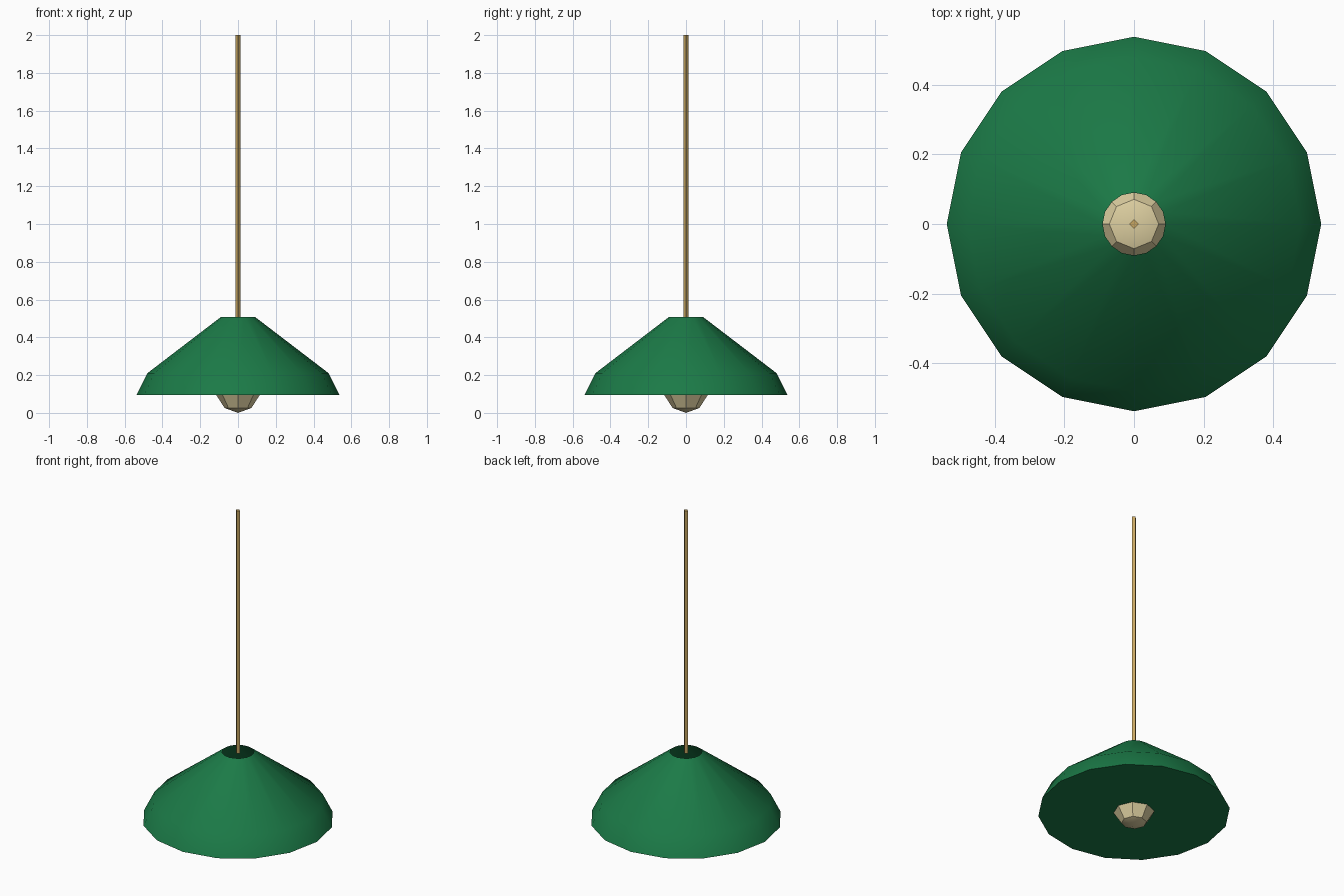
import bpy
import bmesh
from math import cos, sin, tau, radians

cube = bpy.data.objects.get("Cube")
if cube:
    bpy.data.objects.remove(cube, do_unlink=True)


def material(name, rgb):
    mat = bpy.data.materials.new(name)
    mat.use_nodes = True
    colour = (*rgb, 1.0)
    mat.diffuse_color = colour
    mat.node_tree.nodes["Principled BSDF"].inputs["Base Color"].default_value = colour
    return mat


def lathe(name, profile, sides, mat):
    """Revolve (radius, height) points, listed bottom to top, about z."""
    bm = bmesh.new()
    rings = []
    for r, z in profile:
        count = sides if r > 0 else 1
        rings.append([bm.verts.new((r * cos(tau * i / sides), r * sin(tau * i / sides), z))
                      for i in range(count)])
    for low, high in zip(rings, rings[1:]):
        for i in range(sides):
            j = (i + 1) % sides
            corners = [low[i % len(low)], low[j % len(low)],
                       high[j % len(high)], high[i % len(high)]]
            face = bm.faces.new(list(dict.fromkeys(corners)))
            face.smooth = True
    mesh = bpy.data.meshes.new(name)
    bm.to_mesh(mesh)
    bm.free()
    mesh.set_sharp_from_angle(angle=radians(30))
    mesh.materials.append(mat)
    obj = bpy.data.objects.new(name, mesh)
    bpy.context.collection.objects.link(obj)


green = material("shade green", (0.011, 0.195, 0.063))
cream = material("bulb cream", (0.72, 0.62, 0.35))
brass = material("cord brass", (0.57, 0.38, 0.12))

# Lampshade with a flared lower lip, closed underneath and open at the top
lathe("lampshade", [(0, 0.094), (0.538, 0.094), (0.48, 0.21), (0.09, 0.508)], 16, green)

# Faceted bulb poking through the underside
lathe("bulb", [(0, 0.0), (0.071, 0.026), (0.116, 0.096), (0.116, 0.14),
               (0.071, 0.2), (0, 0.222)], 8, cream)

# Thin square cord ending at the neck of the shade
lathe("cord", [(0, 0.5), (0.013, 0.5), (0.013, 2.0), (0, 2.0)], 4, brass)
